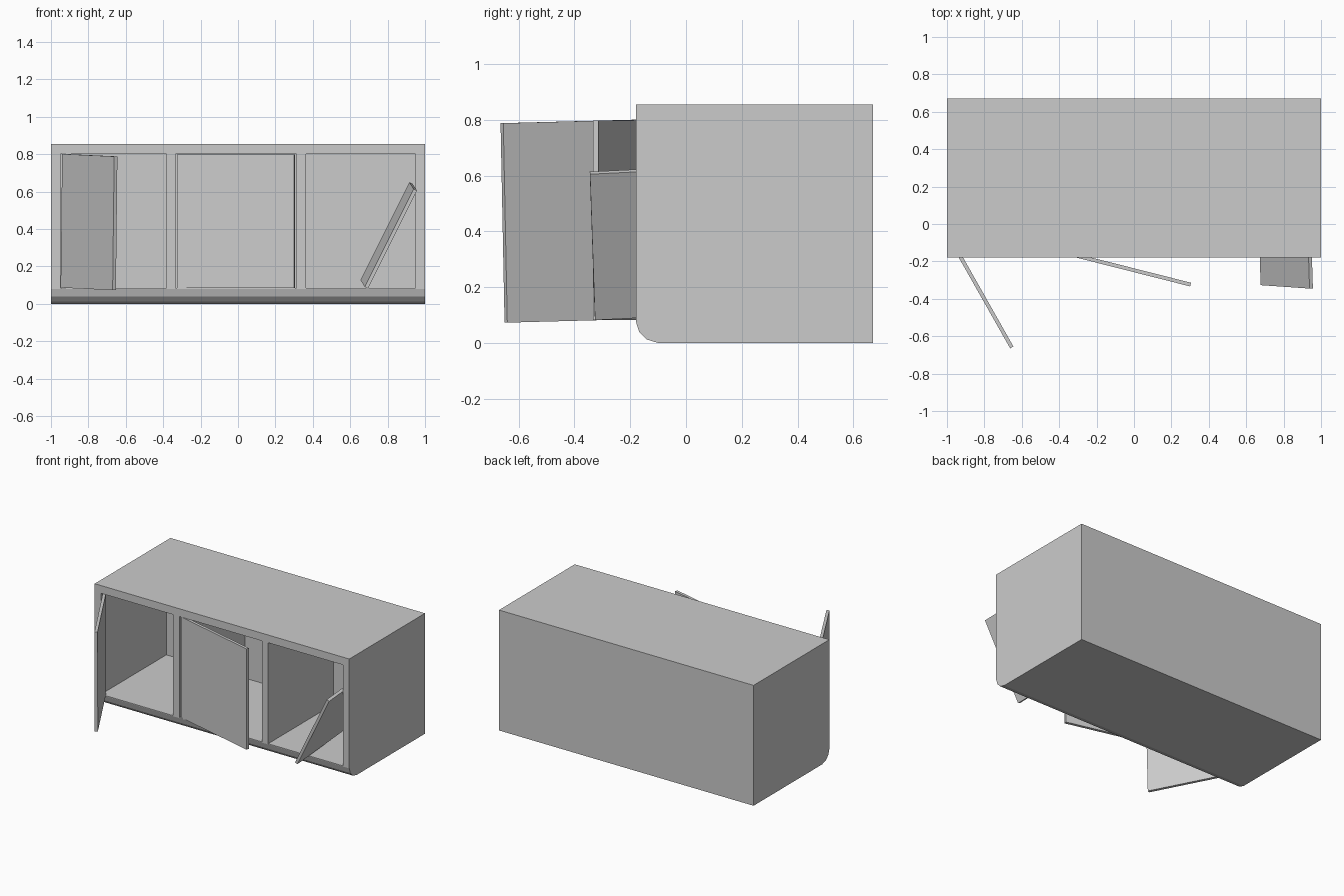
import bpy, bmesh
from math import sin, cos, radians
from mathutils import Vector

if "Cube" in bpy.data.objects:
    bpy.data.objects.remove(bpy.data.objects["Cube"])


def make_object(name, bm):
    bmesh.ops.recalc_face_normals(bm, faces=bm.faces)
    mesh = bpy.data.meshes.new(name)
    bm.to_mesh(mesh)
    bm.free()
    obj = bpy.data.objects.new(name, mesh)
    bpy.context.collection.objects.link(obj)
    return obj


def prism(name, base, direction):
    """Extrude a flat polygon along a vector."""
    bm = bmesh.new()
    face = bm.faces.new([bm.verts.new(p) for p in base])
    ext = bmesh.ops.extrude_face_region(bm, geom=[face], use_keep_orig=True)
    verts = [g for g in ext["geom"] if isinstance(g, bmesh.types.BMVert)]
    bmesh.ops.translate(bm, verts=verts, vec=direction)
    return make_object(name, bm)


def slab(name, origin, a, b, thickness=0.02):
    """Panel spanned by vectors a and b from one corner."""
    o, a, b = Vector(origin), Vector(a), Vector(b)
    n = a.cross(b).normalized() * thickness
    return prism(name, [o, o + a, o + a + b, o + b], n)


def hung_door(name, origin, width, height, swing, sag=0.0):
    """Door swung out about its left edge, optionally sagging in its plane."""
    h = Vector((cos(swing), -sin(swing), 0))
    z = Vector((0, 0, 1))
    a = (h * cos(sag) - z * sin(sag)) * width
    b = (h * sin(sag) + z * cos(sag)) * height
    return slab(name, origin, a, b)


# Cabinet body: side profile (y, z) with rounded lower front edge
profile = [(-0.18, 0.855), (-0.18, 0.078), (-0.168, 0.04), (-0.142, 0.013),
           (-0.10, 0.0), (0.67, 0.0), (0.67, 0.855)]
cabinet = prism("cabinet_body", [(-1, y, z) for y, z in profile], (2, 0, 0))

# Three open compartments hollowed from the front
for i, (x0, x1) in enumerate([(-0.95, -0.383), (-0.333, 0.313), (0.363, 0.95)]):
    cutter = slab(f"compartment_cutter_{i}", (x0, 0.553, 0.083),
                  (x1 - x0, 0, 0), (0, 0, 0.717), 0.9)
    cutter.hide_render = True
    mod = cabinet.modifiers.new("compartment", 'BOOLEAN')
    mod.object = cutter
    mod.operation = 'DIFFERENCE'
    mod.solver = 'EXACT'
    bpy.context.view_layer.objects.active = cabinet
    bpy.ops.object.modifier_apply(modifier=mod.name)
    bpy.data.objects.remove(cutter)

# Doors still on their hinges
hung_door("left_door", (-0.931, -0.149, 0.086), 0.565, 0.715, radians(60.5), 0.023)
hung_door("middle_door", (-0.32, -0.156, 0.083), 0.645, 0.715, radians(14.2))

# Fallen door leaning inside the right compartment
up = Vector((0.26, -0.018, 0.52)).normalized()
back = Vector((-0.03, 1, 0.053))
back = (back - up * back.dot(up)).normalized()
slab("fallen_right_door", (0.695, -0.326, 0.082), up * 0.585, back * 0.715)
